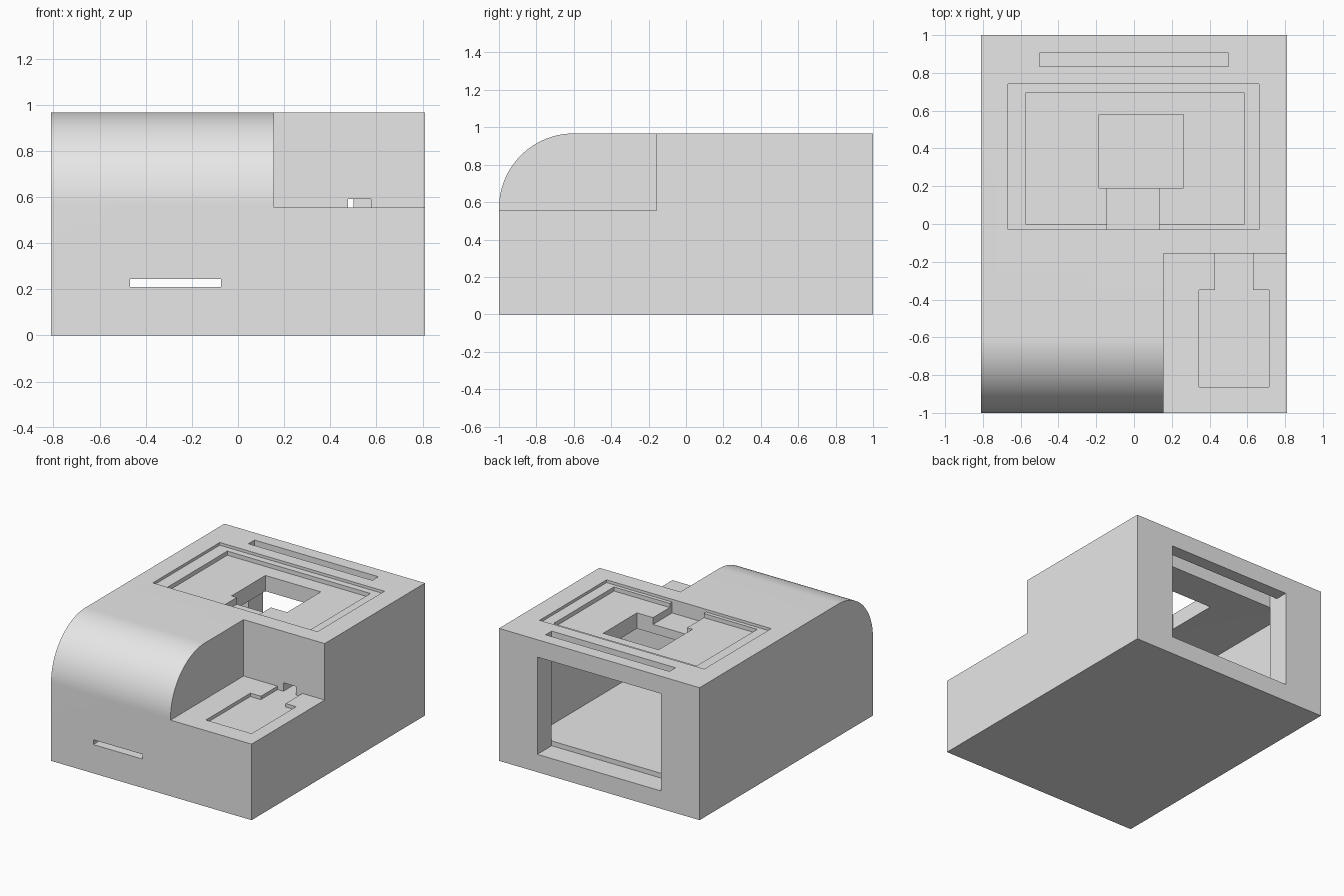
import bpy
import bmesh
import math

cube = bpy.data.objects.get("Cube")
if cube:
    bpy.data.objects.remove(cube, do_unlink=True)

HALF_X, HALF_Y, TOP = 0.81, 1.0, 0.967
WALL = 0.165
RADIUS = 0.4

# Single plastic colour
grey = bpy.data.materials.new("light_grey_plastic")
grey.use_nodes = True
colour = (0.8, 0.8, 0.8, 1)
grey.diffuse_color = colour
grey.node_tree.nodes["Principled BSDF"].inputs["Base Color"].default_value = colour


def link(name, bm):
    bmesh.ops.recalc_face_normals(bm, faces=bm.faces)
    mesh = bpy.data.meshes.new(name)
    bm.to_mesh(mesh)
    bm.free()
    obj = bpy.data.objects.new(name, mesh)
    mesh.materials.append(grey)
    bpy.context.collection.objects.link(obj)
    return obj


def box(name, xs, ys, zs):
    bm = bmesh.new()
    bmesh.ops.create_cube(bm, size=1)
    for v in bm.verts:
        for axis, (low, high) in enumerate((xs, ys, zs)):
            v.co[axis] = low if v.co[axis] < 0 else high
    return link(name, bm)


def rounded_block(name, inset):
    """Side profile with a rounded upper front edge, extruded across x."""
    x, y = HALF_X - inset, HALF_Y - inset
    low, high, r = inset, TOP - inset, RADIUS - inset
    profile = [(y, high), (y, low), (-y, low)]
    steps = 32
    for i in range(steps + 1):
        a = math.pi / 2 * i / steps
        profile.append((-y + r - r * math.cos(a), high - r + r * math.sin(a)))
    bm = bmesh.new()
    face = bm.faces.new([bm.verts.new((-x, py, pz)) for py, pz in profile])
    new = bmesh.ops.extrude_face_region(bm, geom=[face])["geom"]
    verts = [g for g in new if isinstance(g, bmesh.types.BMVert)]
    bmesh.ops.translate(bm, verts=verts, vec=(2 * x, 0, 0))
    return link(name, bm)


def cut(target, cutter):
    mod = target.modifiers.new("cut", 'BOOLEAN')
    mod.operation = 'DIFFERENCE'
    mod.solver = 'EXACT'
    mod.object = cutter
    bpy.context.view_layer.objects.active = target
    bpy.ops.object.modifier_apply(modifier=mod.name)
    bpy.data.objects.remove(cutter, do_unlink=True)


# Outer shell with the stepped front corner
case = rounded_block("case_body", 0)
NOTCH_X, NOTCH_Y, NOTCH_Z = 0.155, -0.157, 0.555
cut(case, box("corner_step", (NOTCH_X, 1), (-1.2, NOTCH_Y), (NOTCH_Z, 1.2)))

# Hollow that follows the shell at a constant wall thickness
hollow = rounded_block("hollow", WALL)
cut(hollow, box("hollow_step", (NOTCH_X - WALL, 1), (-1.2, NOTCH_Y + WALL),
                (NOTCH_Z - WALL, 1.2)))
cut(case, hollow)

back = HALF_Y - WALL
openings = {
    # Sliding panel slot and rear opening
    "panel_slot": ((-0.5, 0.5), (back, 0.905), (0.5, 1.2)),
    "rear_opening": ((-0.5, 0.5), (back, 1.2), (0.13, 0.84)),
    # Stepped screen recess, cable relief and window on top
    "screen_rim": ((-0.667, 0.663), (-0.03, 0.742), (TOP - 0.02, 1.2)),
    "screen_bed": ((-0.573, 0.583), (-0.003, 0.695), (TOP - 0.05, 1.2)),
    "cable_relief": ((-0.142, 0.133), (-0.03, 0.3), (TOP - 0.1, 1.2)),
    "screen_window": ((-0.185, 0.263), (0.19, 0.58), (0.7, 1.2)),
    # Keypad recess on the step, with a cable pass-through
    "keypad_bed": ((0.345, 0.715), (-0.863, -0.35), (NOTCH_Z - 0.025, 0.7)),
    "keypad_tail": ((0.43, 0.63), (-0.4, NOTCH_Y), (NOTCH_Z - 0.025, 0.7)),
    "cable_hole": ((0.477, 0.577), (-0.3, 0.1), (NOTCH_Z - 0.025, 0.592)),
    # Card slot through the front wall
    "front_slot": ((-0.468, -0.073), (-1.2, -0.7), (0.21, 0.245)),
}
for name, size in openings.items():
    cut(case, box(name, *size))

# Smooth the rounded edge and keep all corners crisp
bpy.ops.object.select_all(action='DESELECT')
case.select_set(True)
bpy.context.view_layer.objects.active = case
bpy.ops.object.shade_smooth_by_angle(angle=math.radians(30))
